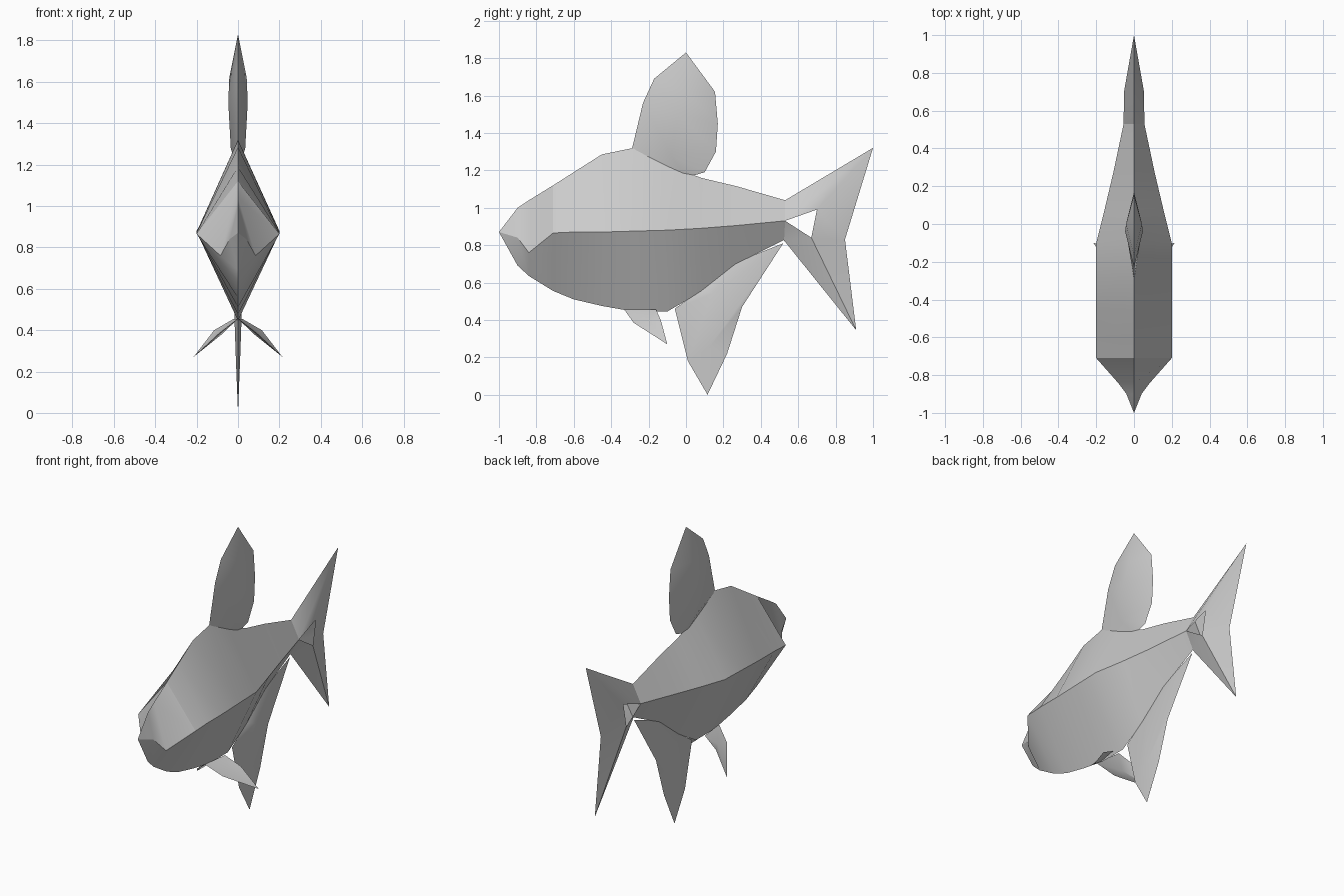
import bpy, bmesh, math
from mathutils import Vector

if "Cube" in bpy.data.objects:
    bpy.data.objects.remove(bpy.data.objects["Cube"], do_unlink=True)

grey = bpy.data.materials.new("plain grey")
grey.use_nodes = True
COLOUR = (0.6, 0.6, 0.6, 1)
grey.diffuse_color = COLOUR
grey.node_tree.nodes["Principled BSDF"].inputs["Base Color"].default_value = COLOUR


def finish(name, bm, angle=30):
    bmesh.ops.remove_doubles(bm, verts=bm.verts, dist=0.0005)
    bmesh.ops.recalc_face_normals(bm, faces=bm.faces)
    mesh = bpy.data.meshes.new(name)
    bm.to_mesh(mesh)
    bm.free()
    mesh.materials.append(grey)
    ob = bpy.data.objects.new(name, mesh)
    bpy.context.collection.objects.link(ob)
    bpy.ops.object.select_all(action='DESELECT')
    ob.select_set(True)
    bpy.context.view_layer.objects.active = ob
    bpy.ops.object.shade_smooth_by_angle(angle=math.radians(angle))
    return ob


def blade(name, outline, ridge):
    """Thin double-sided fin: outline (y, z, ridge index), ridge (y, z, half width)."""
    bm = bmesh.new()
    rim = [bm.verts.new((0, y, z)) for y, z, k in outline]
    for side in (-1, 1):
        mid = [bm.verts.new((side * w, y, z)) for y, z, w in ridge]
        for i in range(len(rim)):
            j = (i + 1) % len(rim)
            a, b = outline[i][2], outline[j][2]
            bm.faces.new((rim[i], rim[j], mid[a]))
            if a != b:
                bm.faces.new((rim[j], mid[b], mid[a]))
    return finish(name, bm)


# Body: diamond sections as (y, top, side ridge height, keel, half width)
sections = [
    (-0.90, 1.00, 0.84, 0.69, 0.04),
    (-0.84, 1.04, 0.76, 0.635, 0.085),
    (-0.71, 1.12, 0.865, 0.555, 0.20),
    (-0.60, 1.19, 0.87, 0.51, 0.20),
    (-0.45, 1.285, 0.87, 0.475, 0.20),
    (-0.28, 1.32, 0.875, 0.445, 0.20),
    (-0.10, 1.23, 0.88, 0.445, 0.20),
    (0.08, 1.16, 0.89, 0.55, 0.155),
    (0.27, 1.115, 0.905, 0.70, 0.11),
    (0.53, 1.04, 0.93, 0.83, 0.055),
]
bm = bmesh.new()
rings = [[bm.verts.new(p) for p in ((0, y, t), (w, y, m), (0, y, b), (-w, y, m))]
         for y, t, m, b, w in sections]
for r, s in zip(rings, rings[1:]):
    for i in range(4):
        j = (i + 1) % 4
        bm.faces.new((r[i], r[j], s[j], s[i]))
nose = bm.verts.new((0, -1, 0.87))
for i in range(4):
    bm.faces.new((rings[0][i], rings[0][(i + 1) % 4], nose))
bm.faces.new(rings[-1])
finish("body", bm, 25)

# Dorsal fin
blade("dorsal_fin",
      [(-0.29, 1.31, 0), (-0.23, 1.56, 1), (-0.17, 1.69, 2), (0, 1.83, 2),
       (0.155, 1.62, 2), (0.17, 1.45, 1), (0.16, 1.30, 0), (0.10, 1.19, 0), (0, 1.16, 0)],
      [(-0.08, 1.28, 0.035), (-0.04, 1.50, 0.047), (0, 1.62, 0.042)])

# Tail fin, its ridge continuing the body side
blade("tail_fin",
      [(0.53, 1.04, 0), (1.0, 1.32, 1), (0.85, 0.83, 2), (0.91, 0.345, 2), (0.52, 0.83, 0)],
      [(0.53, 0.93, 0.055), (0.70, 0.99, 0.053), (0.67, 0.84, 0.053)])

# Anal fin under the rear body
blade("anal_fin",
      [(-0.06, 0.46, 0), (0.01, 0.18, 1), (0.115, 0, 1), (0.22, 0.22, 1),
       (0.30, 0.47, 1), (0.52, 0.81, 0), (0.27, 0.71, 0), (0.08, 0.56, 0)],
      [(0.14, 0.54, 0.02), (0.12, 0.25, 0.01)])

# Pelvic fins, mirrored pair
for label, side in (("left", 1), ("right", -1)):
    bm = bmesh.new()
    pts = [(0.0, -0.33, 0.455), (0.09, -0.28, 0.385), (0.215, -0.10, 0.27),
           (0.115, -0.135, 0.40), (0.02, -0.16, 0.455)]
    rim = [bm.verts.new((side * x, y, z)) for x, y, z in pts]
    for dz in (0.012, -0.012):
        mid = bm.verts.new((side * 0.08, -0.2, 0.39 + dz))
        for i in range(len(rim)):
            bm.faces.new((rim[i], rim[(i + 1) % len(rim)], mid))
    finish(label + "_pelvic_fin", bm)
